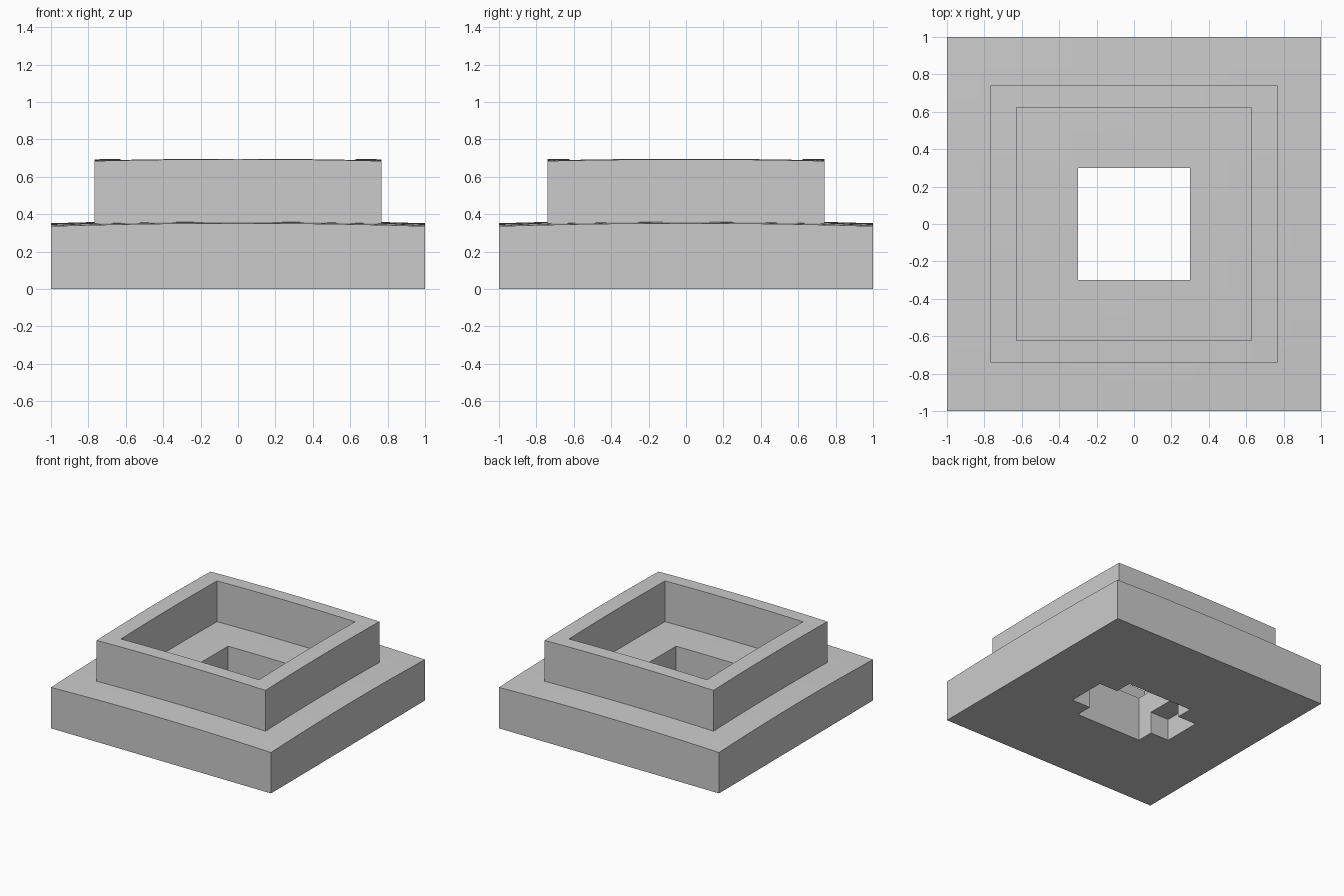
import bpy
import bmesh
from mathutils import Vector

old = bpy.data.objects.get("Cube")
if old:
    bpy.data.objects.remove(old, do_unlink=True)

stone = bpy.data.materials.new("plain grey")
stone.use_nodes = True
GREY = (0.6, 0.6, 0.6, 1)
stone.diffuse_color = GREY
stone.node_tree.nodes["Principled BSDF"].inputs["Base Color"].default_value = GREY

CURVE = 0.016  # how far the tops fall away from the middle


def block(name, hx, hy, bottom, top, domed=False):
    """Box centred on the origin; a domed one has a gently curved top."""
    bm = bmesh.new()
    bmesh.ops.create_cube(bm, size=2)
    if domed:
        upper = [e for e in bm.edges if all(v.co.z > 0 for v in e.verts)]
        bmesh.ops.subdivide_edges(bm, edges=upper, cuts=11, use_grid_fill=True)
    for v in bm.verts:
        x, y = v.co.x * hx, v.co.y * hy
        drop = CURVE * (x * x + y * y) if domed else 0
        v.co = Vector((x, y, top - drop if v.co.z > 0 else bottom))
    # Triangulate the curved top so the cuts stay clean
    if domed:
        bmesh.ops.triangulate(bm, faces=[f for f in bm.faces if f.normal.z > 0.5])
    bmesh.ops.recalc_face_normals(bm, faces=bm.faces)
    mesh = bpy.data.meshes.new(name)
    bm.to_mesh(mesh)
    bm.free()
    mesh.materials.append(stone)
    obj = bpy.data.objects.new(name, mesh)
    bpy.context.collection.objects.link(obj)
    return obj


def cut(target, cutter):
    """Subtract the cutter for good and remove it."""
    cutter.hide_render = True
    mod = target.modifiers.new("cut", 'BOOLEAN')
    mod.operation = 'DIFFERENCE'
    mod.solver = 'EXACT'
    mod.object = cutter
    bpy.context.view_layer.objects.active = target
    bpy.ops.object.modifier_apply(modifier=mod.name)
    bpy.data.objects.remove(cutter, do_unlink=True)


# Broad base slab with a square shaft and side pockets in its underside
base = block("base_slab", 1, 1, 0, 0.368, domed=True)
cut(base, block("shaft_cutter", 0.3, 0.3, -0.2, 0.6))
cut(base, block("pocket_cutter", 0.47, 0.16, -0.2, 0.18))

# Raised collar standing on the slab
collar = block("raised_collar", 0.768, 0.74, 0.32, 0.703, domed=True)
cut(collar, block("collar_cutter", 0.627, 0.624, 0.1, 1))
